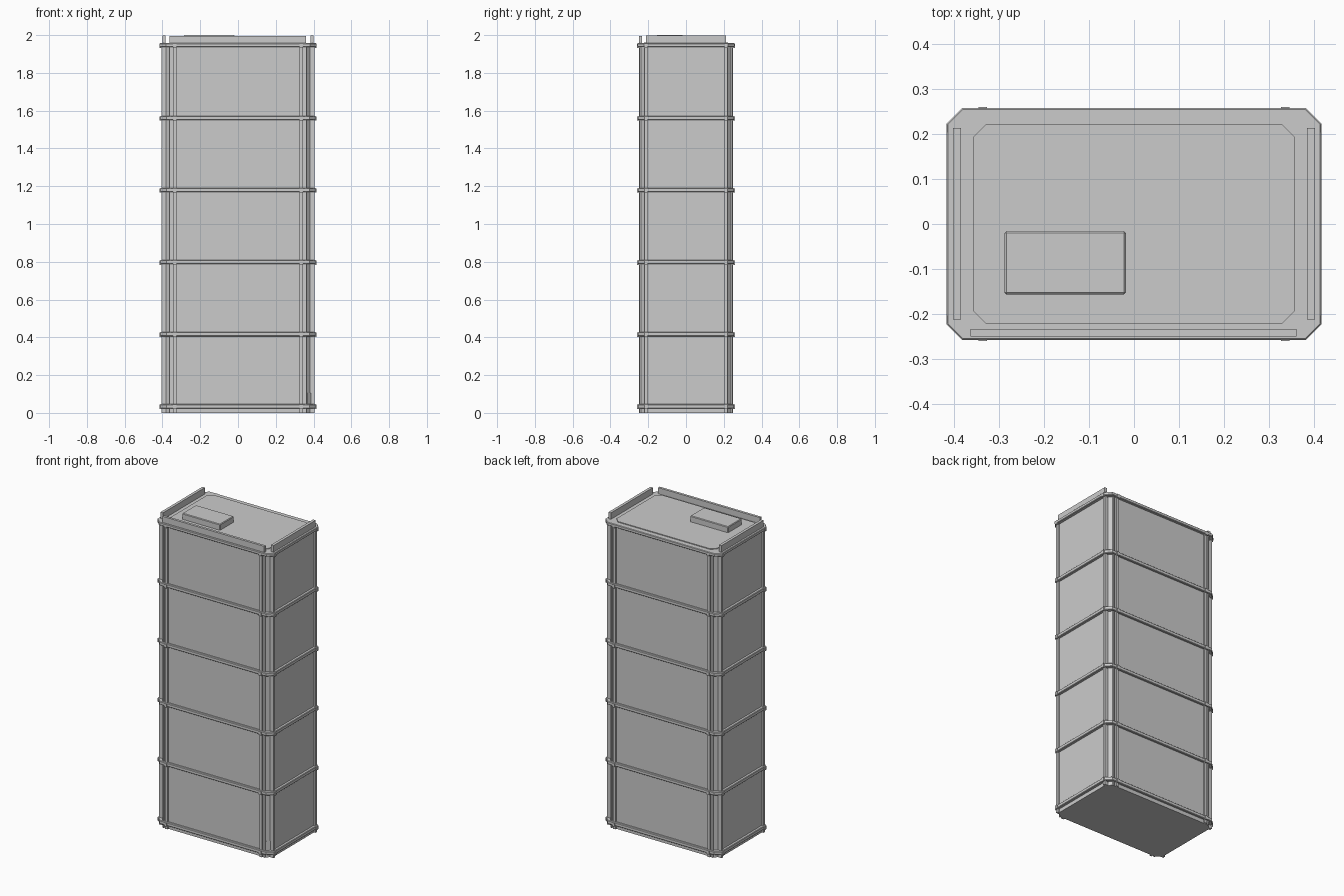
import bpy, bmesh, math
from mathutils import Matrix

if "Cube" in bpy.data.objects:
    bpy.data.objects.remove(bpy.data.objects["Cube"])

def finish(bm, name):
    bmesh.ops.recalc_face_normals(bm, faces=bm.faces)
    me = bpy.data.meshes.new(name)
    bm.to_mesh(me)
    bm.free()
    ob = bpy.data.objects.new(name, me)
    bpy.context.collection.objects.link(ob)
    return ob

def prism(name, hx, hy, c, z0, z1, bevel=0):
    """Rectangular prism with cut corners."""
    bm = bmesh.new()
    pts = [(hx, c - hy), (hx, hy - c), (hx - c, hy), (c - hx, hy),
           (-hx, hy - c), (-hx, c - hy), (c - hx, -hy), (hx - c, -hy)]
    f = bm.faces.new([bm.verts.new((x, y, z0)) for x, y in pts])
    r = bmesh.ops.extrude_face_region(bm, geom=[f])
    for v in r['geom']:
        if isinstance(v, bmesh.types.BMVert):
            v.co.z = z1
    if bevel:
        edges = [e for e in bm.edges if abs(e.verts[0].co.z - e.verts[1].co.z) < 1e-6]
        bmesh.ops.bevel(bm, geom=edges, offset=bevel, segments=1, affect='EDGES')
    return finish(bm, name)

def box(name, x0, x1, y0, y1, z0, z1, rot=0):
    bm = bmesh.new()
    m = (Matrix.Translation(((x0 + x1) / 2, (y0 + y1) / 2, (z0 + z1) / 2))
         @ Matrix.Rotation(rot, 4, 'Z')
         @ Matrix.Diagonal((x1 - x0, y1 - y0, z1 - z0, 1)))
    bmesh.ops.create_cube(bm, size=1, matrix=m)
    return finish(bm, name)

# main tower and floor bands
prism("tower_body", 0.395, 0.24, 0.034, 0.0, 1.945)
levels = [0.035 + 0.3815 * i for i in range(5)]
for i, z in enumerate(levels):
    prism(f"floor_band_{i}", 0.412, 0.254, 0.034, z - 0.011, z + 0.011, 0.003)
prism("roof_band", 0.415, 0.257, 0.034, 1.937, 1.957, 0.003)

# pilasters beside each cut corner, with clips at the bands
for sx in (-1, 1):
    for sy in (-1, 1):
        x, y = 0.335 * sx, 0.212 * sy
        box("long_side_pilaster", x - .009, x + .009, *sorted((.22 * sy, .25 * sy)), 0, 1.945)
        box("short_side_pilaster", *sorted((.37 * sx, .406 * sx)), y - .008, y + .008, 0, 1.945)
        # slim posts at the corner edges
        px, py = 0.365 * sx, 0.235 * sy
        box("corner_post_long", *sorted((.354 * sx, .362 * sx)), *sorted((.22 * sy, .246 * sy)), 0, 1.945)
        for z in levels + [1.946]:
            box("long_side_clip", x - .0095, x + .0095, *sorted((.23 * sy, .2595 * sy)), z - .014, z + .009)
            box("short_side_clip", *sorted((.38 * sx, .416 * sx)), y - .009, y + .009, z - .014, z + .009)

# roof slab, parapets on three sides
prism("roof_slab", 0.357, 0.222, 0.03, 1.95, 1.962)
for sx in (-1, 1):
    box("side_parapet", *sorted((.383 * sx, .401 * sx)), -.212, .213, 1.95, 1.998)
box("front_parapet", -.362, .36, -.249, -.233, 1.95, 1.996)

# roof housing with softened edges
house = box("roof_housing", -.287, -.018, -.156, -.016, 1.955, 2.0)
mod = house.modifiers.new("bevel", 'BEVEL')
mod.width, mod.segments = 0.004, 1

# small corner entrance
box("corner_door", .358, .398, -.226, -.218, .045, .105, math.radians(45))
